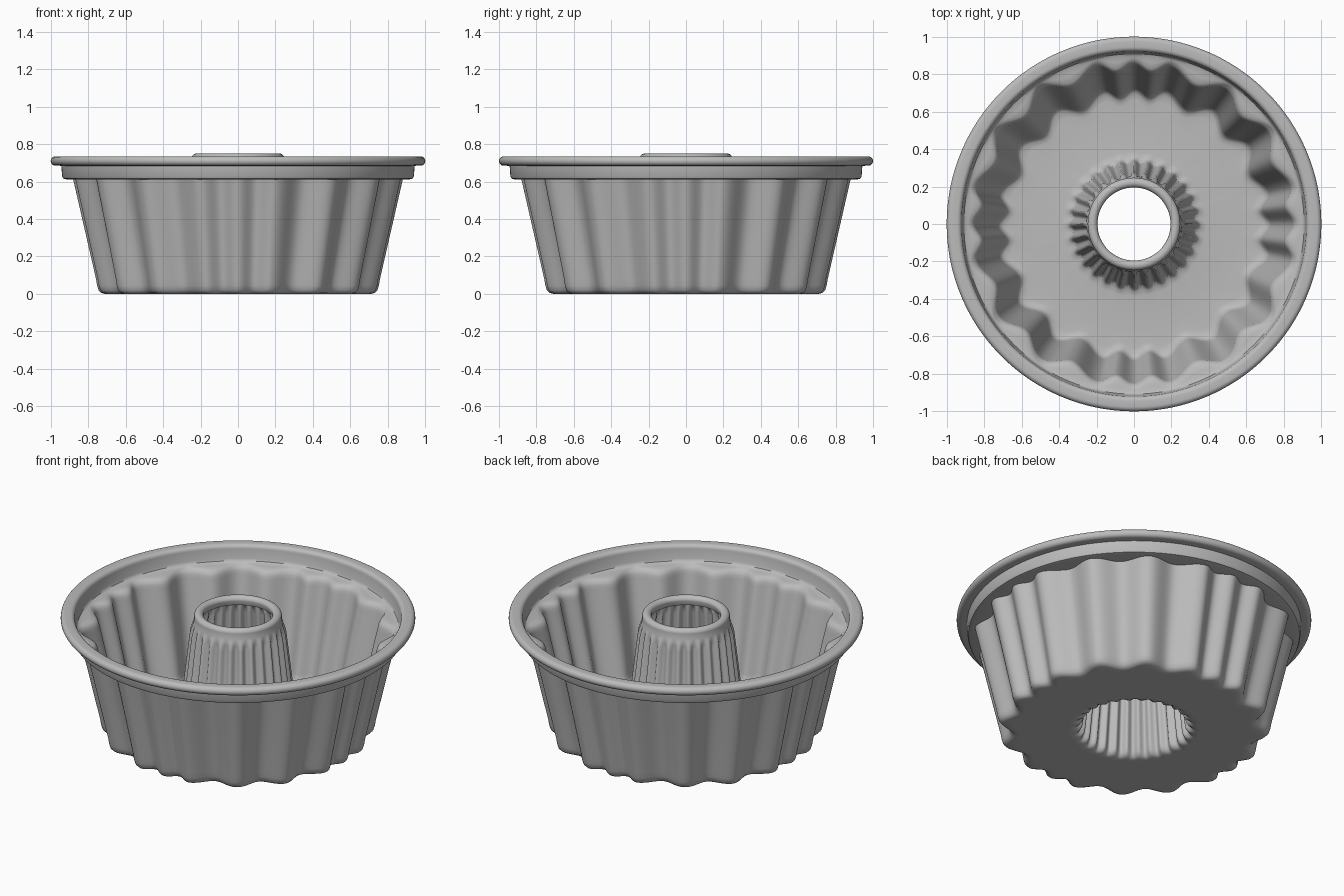
import bpy, bmesh, math

if "Cube" in bpy.data.objects:
    bpy.data.objects.remove(bpy.data.objects["Cube"], do_unlink=True)

SEGMENTS = 420
TUBE_FLUTES = 28
TUBE_DEPTH = 0.011

# Wall flutes over a quarter turn: (angle, radius offset), alternating lobe and groove
FLUTES = [(0, .015), (6.5, -.025), (13, .025), (24, -.035), (34.5, .035), (45, -.030),
          (55.5, .035), (66, -.035), (77, .025), (83.5, -.025), (90, .015)]


def wall_offset(angle):
    a = math.degrees(angle) % 90
    for (a0, v0), (a1, v1) in zip(FLUTES, FLUTES[1:]):
        if a0 <= a <= a1:
            t = (a - a0) / (a1 - a0)
            return v0 + (v1 - v0) * (1 - math.cos(math.pi * t)) / 2
    return FLUTES[0][1]


def arc(r, z, rx, rz, start, end, steps):
    """Plain elliptical arc of the section, as (radius, height, wall flute, tube flute)."""
    pts = []
    for i in range(steps + 1):
        a = math.radians(start + (end - start) * i / steps)
        pts.append((r + rx * math.cos(a), z + rz * math.sin(a), 0, 0))
    return pts


def wall(points):
    return [(r, z, w, 0) for r, z, w in points]


def tube(points):
    return [(r, z, 0, w) for r, z, w in points]


# Closed section, from the hole down, under the pan, up the outside, over the rim and back
tube_bore = tube([(.205, .695, 0), (.226, .685, 0), (.233, .66, .6), (.238, .63, 1),
                  (.300, .06, 1), (.306, .03, 1), (.318, .010, .9), (.340, 0, .4), (.37, 0, 0)])
outer_wall = wall([(.58, 0, 0), (.66, 0, .7), (.695, 0, 1), (.715, .006, 1), (.729, .020, 1),
                   (.737, .045, 1), (.743, .08, 1), (.865, .612, 1)])
collar = wall([(.918, .612, 0), (.933, .616, 0), (.939, .628, 0), (.943, .684, 0), (.958, .685, 0)])
rim_roll = arc(.975, .710, .025, .025, -90, 90, 10) + arc(.945, .710, .025, .025, 90, 180, 6)
ledge = wall([(.913, .655, 0), (.908, .642, 0), (.897, .636, .1), (.880, .634, .5), (.860, .629, 1),
              (.845, .618, 1), (.836, .600, 1), (.832, .58, 1)])
inner_wall = wall([(.716, .08, 1), (.709, .05, 1), (.697, .033, 1), (.680, .023, 1),
                   (.65, .02, .7), (.57, .02, 0)])
tube_skin = tube([(.385, .02, 0), (.355, .024, .4), (.336, .038, .9), (.327, .065, 1),
                  (.262, .62, 1), (.258, .65, .7), (.254, .68, 0), (.247, .695, 0)])
tube_roll = arc(.221, .725, .026, .025, 0, 180, 14)
section = (tube_bore + outer_wall + collar + rim_roll + ledge + inner_wall + tube_skin + tube_roll)

# Revolve the section, adding the flutes to the radius
bm = bmesh.new()
rings = []
for i in range(SEGMENTS):
    a = 2 * math.pi * i / SEGMENTS
    big = wall_offset(a)
    small = TUBE_DEPTH * math.cos(TUBE_FLUTES * a)
    ring = []
    for r, z, w, t in section:
        radius = r + w * big + t * small
        ring.append(bm.verts.new((radius * math.cos(a), radius * math.sin(a), z)))
    rings.append(ring)
count = len(section)
for i in range(SEGMENTS):
    here, there = rings[i], rings[(i + 1) % SEGMENTS]
    for j in range(count):
        k = (j + 1) % count
        bm.faces.new((here[j], there[j], there[k], here[k]))
bmesh.ops.recalc_face_normals(bm, faces=bm.faces)

mesh = bpy.data.meshes.new("fluted_ring_pan")
bm.to_mesh(mesh)
bm.free()
pan = bpy.data.objects.new("fluted_ring_pan", mesh)
bpy.context.collection.objects.link(pan)

# Plain grey metal
colour = (.5, .5, .5, 1)
metal = bpy.data.materials.new("grey metal")
metal.use_nodes = True
metal.diffuse_color = colour
metal.node_tree.nodes["Principled BSDF"].inputs["Base Color"].default_value = colour
mesh.materials.append(metal)

# Smooth shading with crisp collar edges
bpy.ops.object.select_all(action='DESELECT')
pan.select_set(True)
bpy.context.view_layer.objects.active = pan
bpy.ops.object.shade_smooth_by_angle(angle=math.radians(40))
